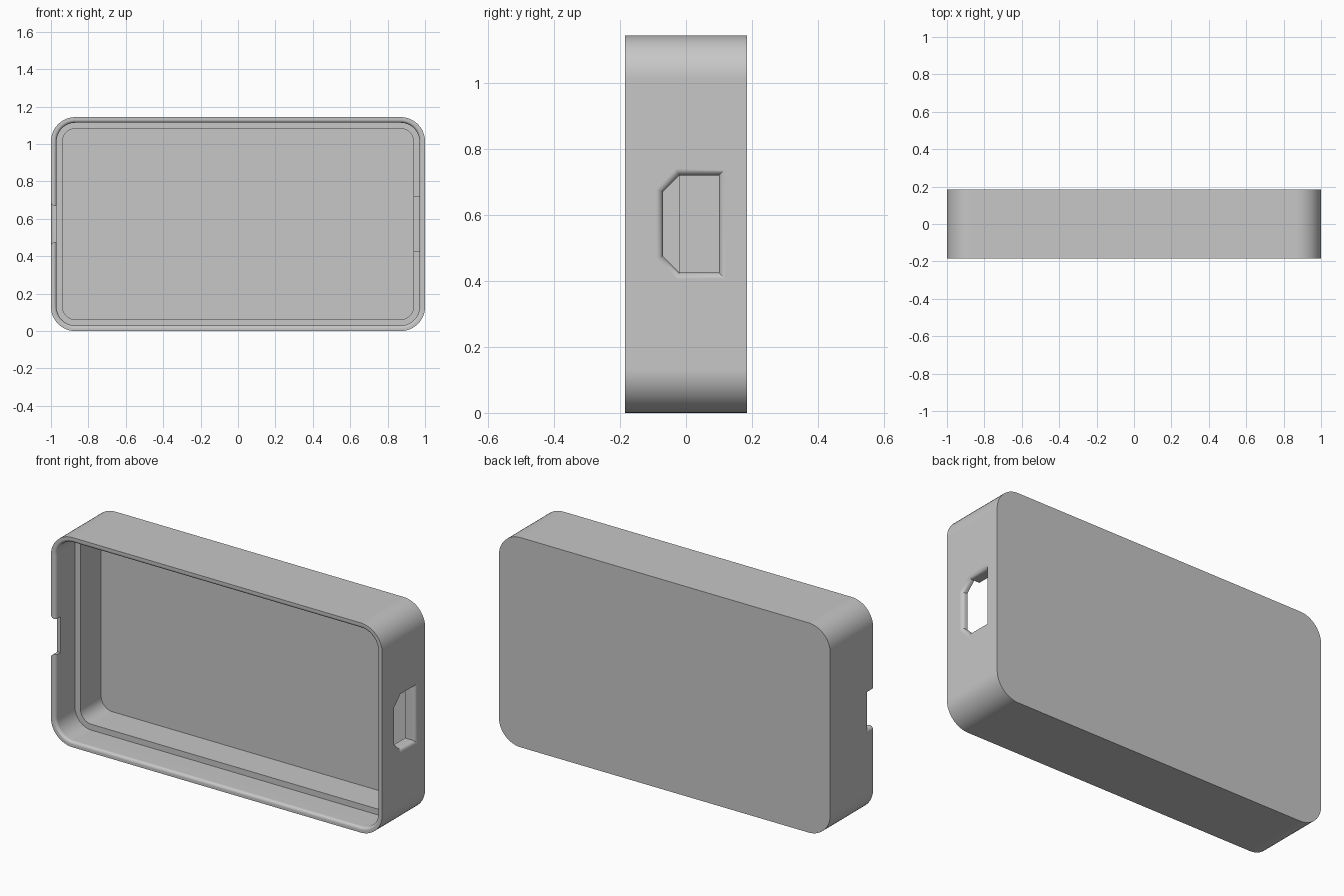
import bpy, bmesh
from math import sin, cos, pi, radians
from mathutils import Vector

if "Cube" in bpy.data.objects:
    bpy.data.objects.remove(bpy.data.objects["Cube"], do_unlink=True)

W, H, D = 2.0, 1.144, 0.37
CORNER, SEGS = 0.13, 12
WALL, LEDGE, FILLET = 0.03, 0.062, 0.02
FRONT, BACK = -D / 2, D / 2

grey = bpy.data.materials.new("plain grey")
grey.use_nodes = True
colour = (0.57, 0.57, 0.57, 1)
grey.diffuse_color = colour
grey.node_tree.nodes["Principled BSDF"].inputs["Base Color"].default_value = colour


def loft(name, rings):
    """Skin a list of equal-length point rings and cap both ends."""
    bm = bmesh.new()
    loops = [[bm.verts.new(p) for p in ring] for ring in rings]
    for a, b in zip(loops, loops[1:]):
        for i in range(len(a)):
            j = (i + 1) % len(a)
            bm.faces.new((a[i], a[j], b[j], b[i]))
    bm.faces.new(loops[0])
    bm.faces.new(loops[-1])
    bmesh.ops.recalc_face_normals(bm, faces=bm.faces)
    mesh = bpy.data.meshes.new(name)
    bm.to_mesh(mesh)
    bm.free()
    mesh.materials.append(grey)
    obj = bpy.data.objects.new(name, mesh)
    bpy.context.collection.objects.link(obj)
    return obj


def rounded_ring(inset, y):
    """Rounded rectangle in the xz plane, inset from the outer outline."""
    r = CORNER - inset
    cx, cz = W / 2 - CORNER, H / 2 - CORNER
    ring = []
    for k, (sx, sz) in enumerate([(1, 1), (-1, 1), (-1, -1), (1, -1)]):
        for i in range(SEGS + 1):
            a = (k + i / SEGS) * pi / 2
            ring.append((sx * cx + r * cos(a), y, H / 2 + sz * cz + r * sin(a)))
    return ring


def grown(outline, d):
    """Offset a counter-clockwise convex outline outward with mitred corners."""
    out = []
    for i, p in enumerate(outline):
        p = Vector(p)
        e1 = (p - Vector(outline[i - 1])).normalized()
        e2 = (Vector(outline[(i + 1) % len(outline)]) - p).normalized()
        n1, n2 = Vector((e1.y, -e1.x)), Vector((e2.y, -e2.x))
        out.append(p + (n1 + n2) * d / (1 + n1.dot(n2)))
    return out


def flared_cutter(name, outline, side):
    """Cutter through a side wall whose mouth flares in a round fillet."""
    steps = [(W / 2 - 0.15, 0)]
    for i in range(7):
        t = i / 6 * pi / 2
        steps.append((W / 2 - FILLET + FILLET * sin(t), FILLET * (1 - cos(t))))
    steps.append((W / 2 + 0.05, FILLET))
    rings = [[(side * x, p.x, p.y) for p in grown(outline, d)] for x, d in steps]
    obj = loft(name, rings)
    obj.hide_render = True
    return obj


# Case shell: back, outer wall, rim with rounded inner edge, ledge, floor
ROUND = 0.016
profile = [(0, BACK), (0, FRONT)]
for i in range(6):
    t = i / 5 * pi / 2
    profile.append((WALL - ROUND * (1 - sin(t)), FRONT + ROUND * (1 - cos(t))))
profile += [(WALL, -0.02), (LEDGE, -0.02), (LEDGE, 0.16)]
case = loft("case_shell", [rounded_ring(i, y) for i, y in profile])

# Port opening on the +x wall and notch in the rim of the -x wall
port = [(0.1, 0.425), (0.1, 0.72), (-0.02, 0.72),
        (-0.07, 0.67), (-0.07, 0.475), (-0.02, 0.425)]
notch = [(-0.3, 0.475), (-0.145, 0.475), (-0.145, 0.67), (-0.3, 0.67)]
cutters = [flared_cutter("port_cutter", port, 1),
           flared_cutter("notch_cutter", notch, -1)]

bpy.ops.object.select_all(action='DESELECT')
bpy.context.view_layer.objects.active = case
case.select_set(True)
for cutter in cutters:
    mod = case.modifiers.new("cut", 'BOOLEAN')
    mod.operation = 'DIFFERENCE'
    mod.solver = 'EXACT'
    mod.object = cutter
    bpy.ops.object.modifier_apply(modifier=mod.name)
    bpy.data.objects.remove(cutter, do_unlink=True)

# Smooth fillets, flat panels
bpy.ops.object.shade_smooth_by_angle(angle=radians(30))
weighted = case.modifiers.new("even_shading", 'WEIGHTED_NORMAL')
weighted.keep_sharp = True
